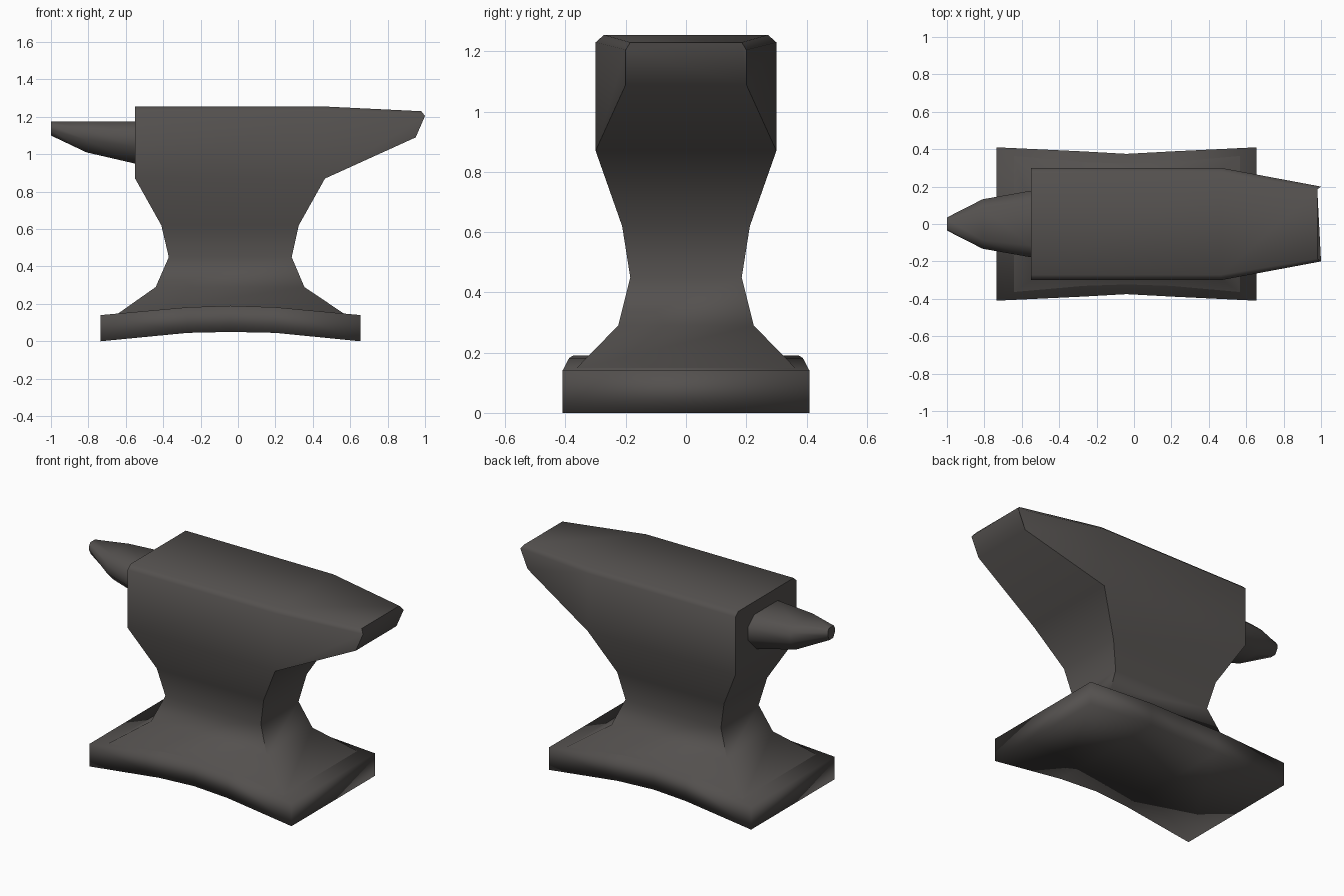
import bpy, bmesh, math

if "Cube" in bpy.data.objects:
    bpy.data.objects.remove(bpy.data.objects["Cube"])

iron = bpy.data.materials.new("dark_iron")
iron.diffuse_color = (0.088, 0.081, 0.077, 1)
iron.use_nodes = True
iron.node_tree.nodes["Principled BSDF"].inputs["Base Color"].default_value = iron.diffuse_color


def loft(bm, rings, skip=None, caps=(True, True)):
    """Join successive closed rings; skip(i, j) leaves a face out."""
    vs = [[bm.verts.new(p) for p in r] for r in rings]
    n = len(vs[0])
    for i in range(len(vs) - 1):
        for j in range(n):
            if skip and skip(i, j):
                continue
            k = (j + 1) % n
            bm.faces.new((vs[i][j], vs[i][k], vs[i + 1][k], vs[i + 1][j]))
    if caps[0]:
        bm.faces.new(vs[0])
    if caps[1]:
        bm.faces.new(vs[-1])


def finish(bm, name, angle):
    bmesh.ops.remove_doubles(bm, verts=bm.verts, dist=0.0005)
    bmesh.ops.recalc_face_normals(bm, faces=bm.faces)
    me = bpy.data.meshes.new(name)
    bm.to_mesh(me)
    bm.free()
    me.materials.append(iron)
    ob = bpy.data.objects.new(name, me)
    bpy.context.collection.objects.link(ob)
    bpy.ops.object.select_all(action='DESELECT')
    ob.select_set(True)
    bpy.context.view_layer.objects.active = ob
    bpy.ops.object.shade_smooth_by_angle(angle=math.radians(angle))


# Arched base slab: x, half width, bottom z, top z
bm = bmesh.new()
base = [(-0.735, 0.41, 0, 0.14), (-0.27, 0.388, 0.045, 0.182),
        (-0.04, 0.375, 0.05, 0.19), (0.20, 0.388, 0.045, 0.182),
        (0.655, 0.41, 0, 0.14)]
loft(bm, [[(x, -w, b), (x, w, b), (x, w, t), (x, -w, t)] for x, w, b, t in base])
finish(bm, "base", 95)

# Waist: z, left x, right x, half width
bm = bmesh.new()
waist = [(0.142, -0.65, 0.575, 0.37), (0.29, -0.44, 0.355, 0.225),
         (0.45, -0.37, 0.287, 0.185), (0.62, -0.41, 0.325, 0.212),
         (0.87, -0.55, 0.465, 0.30)]
loft(bm, [[(a, -w, z), (b, -w, z), (b, w, z), (a, w, z)] for z, a, b, w in waist],
     caps=(True, False))


# Face block and tapering heel, open underneath where it joins the waist
def section(pts):
    return [(x, -y, z) for x, y, z in pts] + [(x, y, z) for x, y, z in reversed(pts)]


loft(bm, [section([(-0.55, 0.30, 0.87), (-0.55, 0.30, 1.23), (-0.55, 0.272, 1.255)]),
          section([(0.465, 0.30, 0.87), (0.465, 0.30, 1.23), (0.465, 0.272, 1.255)]),
          section([(0.95, 0.20, 1.09), (1.0, 0.20, 1.205), (0.98, 0.185, 1.23)])],
     skip=lambda i, j: i == 0 and j == 5)
finish(bm, "body", 60)

# Horn: x, half width, bottom z
bm = bmesh.new()
top = 1.175
rings = []
for x, w, b in [(-0.50, 0.185, 0.94), (-0.55, 0.178, 0.95),
                (-0.81, 0.132, 1.01), (-1.0, 0.035, 1.10)]:
    h = top - b
    rings.append(section([(x, 0.5 * w, b), (x, w, b + 0.4 * h),
                          (x, w, b + 0.75 * h), (x, 0.65 * w, top)]))
loft(bm, rings)
finish(bm, "horn", 60)
